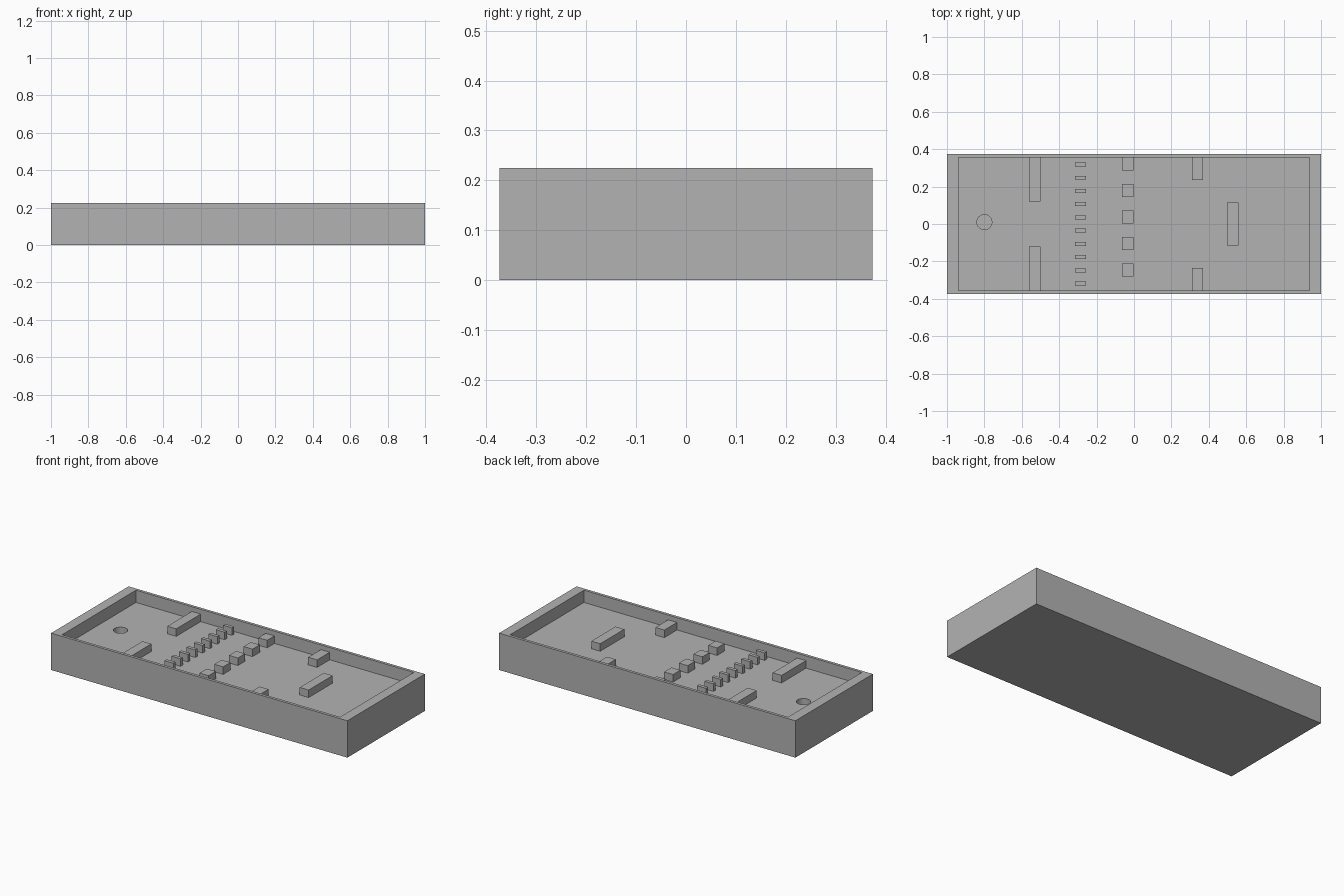
import bpy

if "Cube" in bpy.data.objects:
    bpy.data.objects.remove(bpy.data.objects["Cube"])

FLOOR, TOP, RIM = 0.15, 0.196, 0.225   # tray floor, block tops, rim height
IN_X, IN_Y = 0.938, 0.356              # half size of the pocket

grey = bpy.data.materials.new("plain grey")
grey.diffuse_color = (0.45, 0.45, 0.45, 1)
grey.use_nodes = True
grey.node_tree.nodes["Principled BSDF"].inputs["Base Color"].default_value = grey.diffuse_color


def box(name, x0, x1, y0, y1, z0, z1):
    bpy.ops.mesh.primitive_cube_add(size=1, location=((x0 + x1) / 2, (y0 + y1) / 2, (z0 + z1) / 2))
    ob = bpy.context.object
    ob.name = name
    ob.scale = (x1 - x0, y1 - y0, z1 - z0)
    bpy.ops.object.transform_apply(location=False, rotation=False, scale=True)
    ob.data.materials.append(grey)
    return ob


def cut(target, cutter):
    cutter.hide_render = True
    mod = target.modifiers.new("cut", 'BOOLEAN')
    mod.operation = 'DIFFERENCE'
    mod.solver = 'EXACT'
    mod.object = cutter
    bpy.context.view_layer.objects.active = target
    bpy.ops.object.modifier_apply(modifier=mod.name)
    bpy.data.objects.remove(cutter)


def block(name, x, y0, y1):
    box(name, x - 0.03, x + 0.03, y0, y1, FLOOR, TOP)


# Tray with a sunken floor and wider end rims
tray = box("tray", -1, 1, -0.3735, 0.3735, 0, RIM)
cut(tray, box("pocket_cutter", -IN_X, IN_X, -IN_Y, IN_Y, FLOOR, 0.4))

# Round blind hole in the floor
bpy.ops.mesh.primitive_cylinder_add(vertices=48, radius=0.04, depth=0.1, location=(-0.8, 0.01, FLOOR))
hole = bpy.context.object
hole.data.materials.append(grey)
cut(tray, hole)

# Paired baffles against the long walls
for side, s in (("back", 1), ("front", -1)):
    for name, x, inner in (("long_baffle", -0.531, 0.12), ("short_baffle", 0.34, 0.234)):
        a, b = sorted((s * inner, s * IN_Y))
        block(f"{name}_{side}", x, a, b)

# Row of ten thin teeth
for i in range(10):
    y = 0.318 - i * 0.0707
    block(f"thin_tooth_{i + 1}", -0.286, y - 0.0105, y + 0.0105)

# Row of five square blocks, starting at the back wall
for i in range(5):
    y = IN_Y - i * 0.1415
    block(f"square_block_{i + 1}", -0.033, y - 0.07, y)

# Single bar near the right end
block("end_bar", 0.528, -0.116, 0.116)
